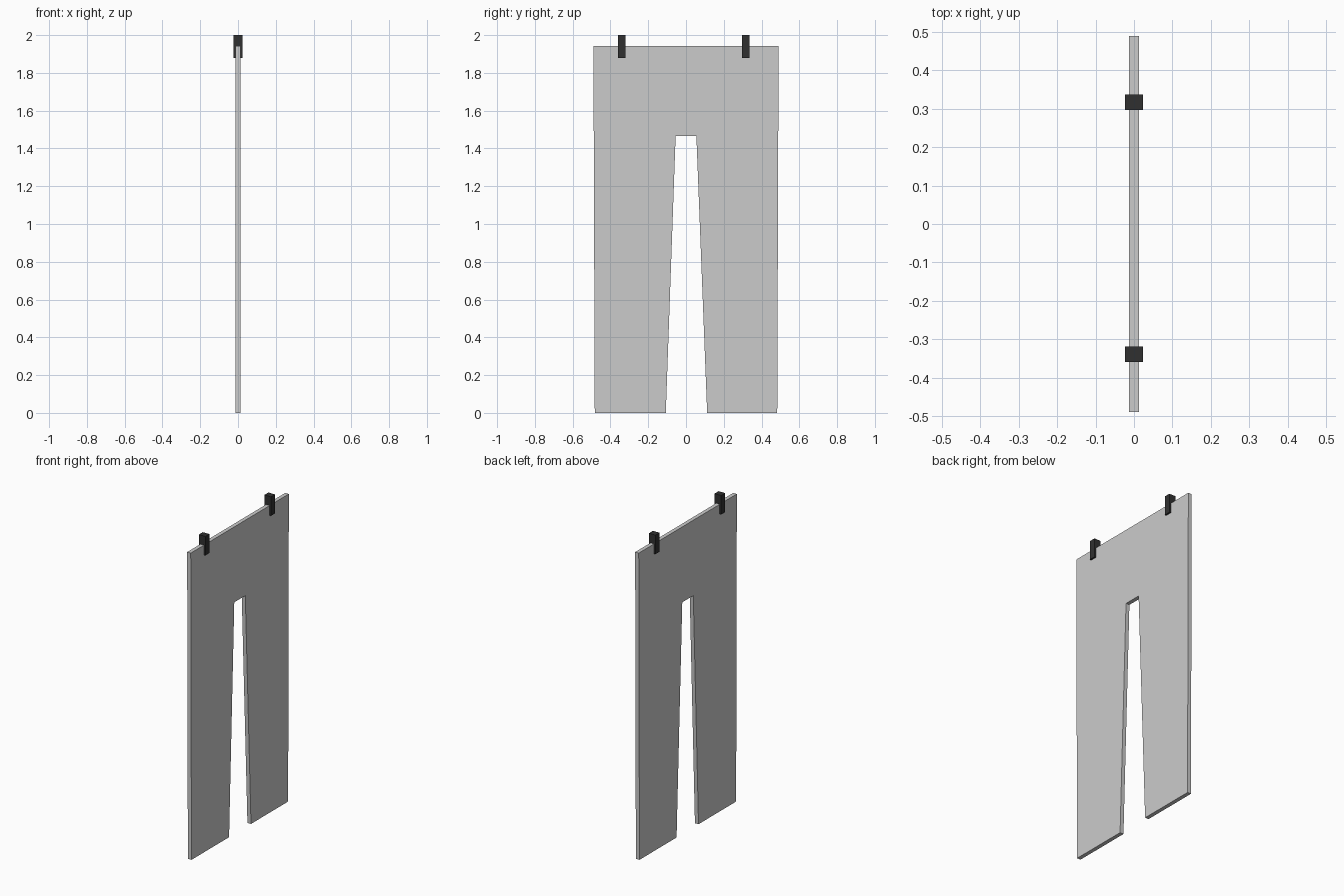
import bpy, bmesh

if "Cube" in bpy.data.objects:
    bpy.data.objects.remove(bpy.data.objects["Cube"])


def make_object(name, bm):
    bmesh.ops.recalc_face_normals(bm, faces=bm.faces)
    mesh = bpy.data.meshes.new(name)
    bm.to_mesh(mesh)
    bm.free()
    obj = bpy.data.objects.new(name, mesh)
    bpy.context.collection.objects.link(obj)
    return obj


def material(name, rgb):
    mat = bpy.data.materials.new(name)
    mat.diffuse_color = (*rgb, 1)
    mat.use_nodes = True
    mat.node_tree.nodes["Principled BSDF"].inputs["Base Color"].default_value = mat.diffuse_color
    return mat


# Flat trouser panel: one (y, z) outline extruded through its thickness
THICK = 0.025
outline = [(-0.483, 0), (-0.107, 0), (-0.055, 1.465), (0.055, 1.465),
           (0.112, 0), (0.483, 0), (0.49, 1.942), (-0.49, 1.942)]
bm = bmesh.new()
face = bm.faces.new([bm.verts.new((-THICK / 2, y, z)) for y, z in outline])
extruded = bmesh.ops.extrude_face_region(bm, geom=[face])["geom"]
bmesh.ops.translate(bm, vec=(THICK, 0, 0),
                    verts=[v for v in extruded if isinstance(v, bmesh.types.BMVert)])
make_object("trouser_panel", bm)

# Dark pegs clipped over the waistband
dark = material("peg_dark", (0.03, 0.03, 0.03))
for name, y in (("left_peg", -0.339), ("right_peg", 0.317)):
    bm = bmesh.new()
    bmesh.ops.create_cube(bm, size=1)
    bmesh.ops.scale(bm, vec=(0.046, 0.04, 0.12), verts=bm.verts)
    peg = make_object(name, bm)
    peg.location = (0, y, 1.94)
    peg.data.materials.append(dark)
